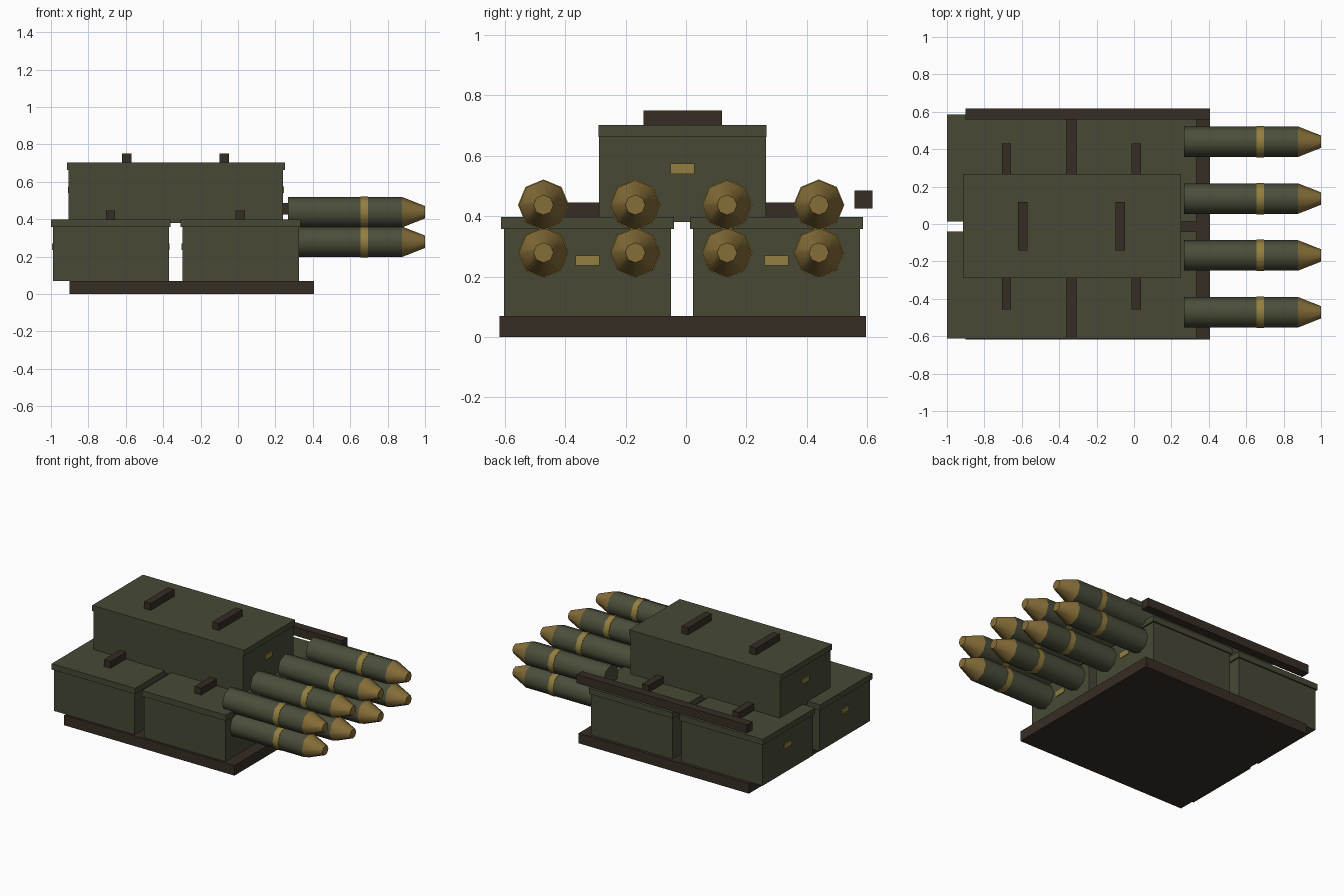
import bpy
import math
from mathutils import Matrix

old = bpy.data.objects.get("Cube")
if old:
    bpy.data.objects.remove(old, do_unlink=True)


def material(name, r, g, b):
    m = bpy.data.materials.new(name)
    m.use_nodes = True
    m.diffuse_color = (r, g, b, 1)
    m.node_tree.nodes["Principled BSDF"].inputs["Base Color"].default_value = (r, g, b, 1)
    return m


olive = material("olive crate paint", 0.063, 0.066, 0.036)
brown = material("dark brown wood", 0.037, 0.026, 0.018)
shell_green = material("shell green", 0.07, 0.077, 0.043)
brass = material("brass tip", 0.24, 0.155, 0.04)
yellow = material("yellow marking", 0.29, 0.21, 0.05)


def box(name, x, y, z, mat):
    """Box from (min, max) ranges on each axis."""
    bpy.ops.mesh.primitive_cube_add(size=1, location=[sum(r) / 2 for r in (x, y, z)])
    ob = bpy.context.object
    ob.name = name
    ob.data.transform(Matrix.Diagonal([r[1] - r[0] for r in (x, y, z)] + [1]))
    ob.data.materials.append(mat)
    return ob


def tube(name, x0, x1, r0, r1, y, z, mat):
    """Eight-sided, smooth-shaded tapered cylinder lying along x."""
    bpy.ops.mesh.primitive_cone_add(vertices=8, radius1=r0, radius2=r1, depth=x1 - x0,
                                    location=((x0 + x1) / 2, y, z))
    ob = bpy.context.object
    ob.name = name
    ob.data.transform(Matrix.Rotation(math.pi / 2, 4, 'Y'))
    ob.data.materials.append(mat)
    bpy.ops.object.shade_smooth_by_angle(angle=math.radians(50))
    return ob


def crate(name, x, y, z, lip_y, handles):
    """Crate body, overhanging lid, top handles and a label plate on each end."""
    lip = 0.01
    top = z[1]
    yc = sum(y) / 2
    box(name + "_body", x, y, (z[0], top - 0.02), olive)
    box(name + "_lid", (x[0] - lip, x[1] + lip), (y[0] - lip_y, y[1] + lip_y),
        (top - 0.04, top), olive)
    for hx in handles:
        box(name + "_handle", (hx - 0.025, hx + 0.025), (yc - 0.13, yc + 0.13),
            (top, top + 0.048), brown)
    zc = top - 0.145
    for end in x:
        box(name + "_label", (end - 0.005, end + 0.005), (yc - 0.04, yc + 0.04),
            (zc - 0.017, zc + 0.017), yellow)


# Pallet and rear rail
box("pallet_base", (-0.9, 0.405), (-0.617, 0.597), (0, 0.07), brown)
box("rear_rail", (-0.9, 0.405), (0.558, 0.618), (0.425, 0.485), brown)

# Four lower crates and the long crate on top
for side, y in (("front", (-0.602, -0.05)), ("back", (0.024, 0.576))):
    crate("right_" + side + "_crate", (-0.99, -0.37), y, (0.07, 0.398), 0.01, [-0.682])
    crate("left_" + side + "_crate", (-0.298, 0.325), y, (0.07, 0.398), 0.01, [0.012])
crate("top_crate", (-0.905, 0.24), (-0.288, 0.265), (0.38, 0.702), 0.001, [-0.595, -0.073])

# Two rows of four shells
for z in (0.279, 0.437):
    for i in range(4):
        y = -0.472 + 0.304 * i
        tube("shell_body", 0.267, 0.877, 0.0815, 0.0815, y, z, shell_green)
        tube("shell_band", 0.654, 0.695, 0.0845, 0.0845, y, z, yellow)
        tube("shell_tip", 0.877, 1.0, 0.0815, 0.033, y, z, brass)
